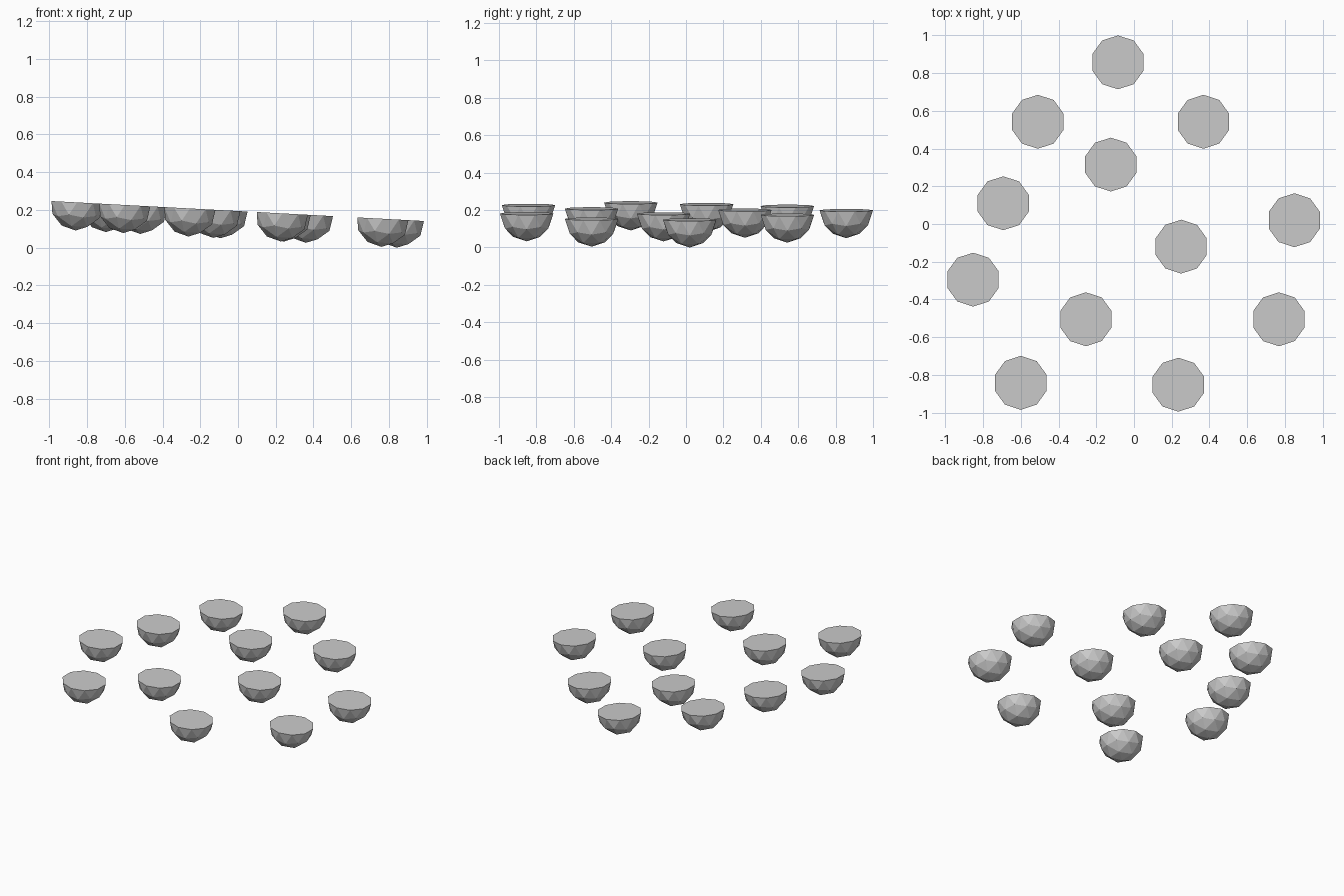
import bpy, bmesh, math
from mathutils import Matrix

if "Cube" in bpy.data.objects:
    bpy.data.objects.remove(bpy.data.objects["Cube"])

R = 0.1428      # rim radius
DEPTH = 0.149   # rim to lowest point
SLOPE = 0.0535  # all flat tops lie in one gently tilted plane

# plan positions of the half-spheres
CENTRES = [(-0.085, 0.857), (-0.51, 0.542), (0.368, 0.542), (-0.123, 0.315),
           (-0.693, 0.11), (0.85, 0.02), (0.25, -0.12), (-0.853, -0.295),
           (-0.255, -0.505), (0.768, -0.505), (-0.60, -0.842), (0.235, -0.852)]

# lower half of a faceted sphere, closed with a flat ten-sided top
bm = bmesh.new()
bmesh.ops.create_icosphere(bm, subdivisions=2, radius=1)
bmesh.ops.delete(bm, geom=[v for v in bm.verts if v.co.z > 0.01], context='VERTS')
bmesh.ops.contextual_create(bm, geom=[e for e in bm.edges if e.is_boundary])
bmesh.ops.transform(bm, matrix=Matrix.Diagonal((R, R, DEPTH, 1)), verts=bm.verts)
bmesh.ops.rotate(bm, matrix=Matrix.Rotation(math.atan(SLOPE), 3, 'Y'), verts=bm.verts)
bmesh.ops.recalc_face_normals(bm, faces=bm.faces)
mesh = bpy.data.meshes.new("half_sphere")
bm.to_mesh(mesh)
bm.free()

# lift so that the lowest one touches the ground
low = min(v.co.z for v in mesh.vertices)
base = -low + SLOPE * max(x for x, y in CENTRES)

for i, (x, y) in enumerate(CENTRES):
    ob = bpy.data.objects.new(f"half_sphere_{i + 1}", mesh)
    ob.location = (x, y, base - SLOPE * x)
    bpy.context.collection.objects.link(ob)
